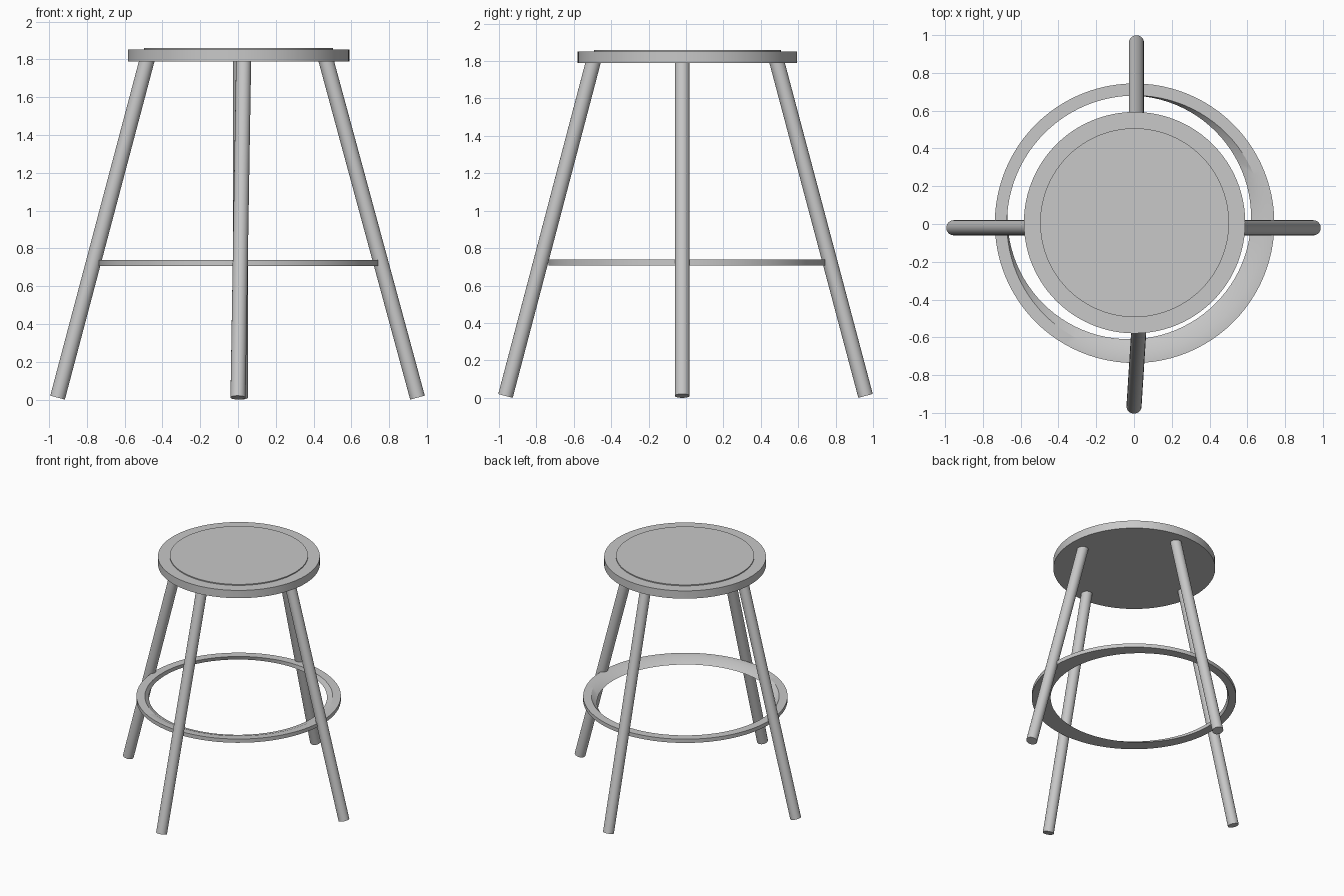
import bpy
import bmesh
from math import cos, sin, pi, radians
from mathutils import Vector

cube = bpy.data.objects.get("Cube")
if cube:
    bpy.data.objects.remove(cube, do_unlink=True)

# Single grey finish
grey = bpy.data.materials.new("light_grey")
grey.use_nodes = True
grey.diffuse_color = (0.58, 0.58, 0.58, 1)
grey.node_tree.nodes["Principled BSDF"].inputs["Base Color"].default_value = grey.diffuse_color


def finish(obj, name):
    obj.name = name
    obj.data.materials.append(grey)
    bpy.ops.object.select_all(action='DESELECT')
    obj.select_set(True)
    bpy.context.view_layer.objects.active = obj
    bpy.ops.object.shade_smooth_by_angle(angle=radians(30))


def rod(name, start, end, radius, sides):
    """Capped cylinder between two points."""
    start, end = Vector(start), Vector(end)
    axis = end - start
    bpy.ops.mesh.primitive_cylinder_add(
        vertices=sides, radius=radius, depth=axis.length,
        location=(start + end) / 2,
        rotation=axis.to_track_quat('Z', 'Y').to_euler())
    finish(bpy.context.object, name)


def lofted_ring(name, loops, sides):
    """Closed band through circles given as (x, y, z, radius)."""
    bm = bmesh.new()
    rows = []
    for x, y, z, r in loops:
        rows.append([bm.verts.new((x + r * cos(2 * pi * i / sides),
                                   y + r * sin(2 * pi * i / sides), z))
                     for i in range(sides)])
    for a, b in zip(rows, rows[1:] + rows[:1]):
        for i in range(sides):
            j = (i + 1) % sides
            bm.faces.new((a[i], a[j], b[j], b[i]))
    bmesh.ops.recalc_face_normals(bm, faces=bm.faces)
    mesh = bpy.data.meshes.new(name)
    bm.to_mesh(mesh)
    bm.free()
    obj = bpy.data.objects.new(name, mesh)
    bpy.context.collection.objects.link(obj)
    finish(obj, name)


# Seat and its thin raised pad
rod("seat", (0.003, 0.007, 1.79), (0.003, 0.007, 1.852), 0.586, 96)
rod("seat_pad", (0.003, 0.007, 1.84), (0.003, 0.007, 1.86), 0.5, 96)

# Splayed legs: foot centre, top centre just inside the seat
legs = {
    "right_leg": ((-0.955, -0.02, 0.01), (-0.478, -0.02, 1.81)),
    "left_leg": ((0.95, -0.02, 0.01), (0.462, -0.02, 1.81)),
    "front_leg": ((0.0, -0.965, 0.01), (0.03, -0.492, 1.81)),
    "back_leg": ((0.013, 0.96, 0.01), (0.013, 0.482, 1.81)),
}
for name, (foot, top) in legs.items():
    rod(name, foot, top, 0.04, 32)

# Foot ring with an off-centre tapered hole
lofted_ring("foot_ring", [
    (0.003, 0.004, 0.708, 0.74),
    (0.003, 0.004, 0.738, 0.74),
    (0.007, 0.0, 0.738, 0.68),
    (-0.025, 0.035, 0.708, 0.645),
], 96)
